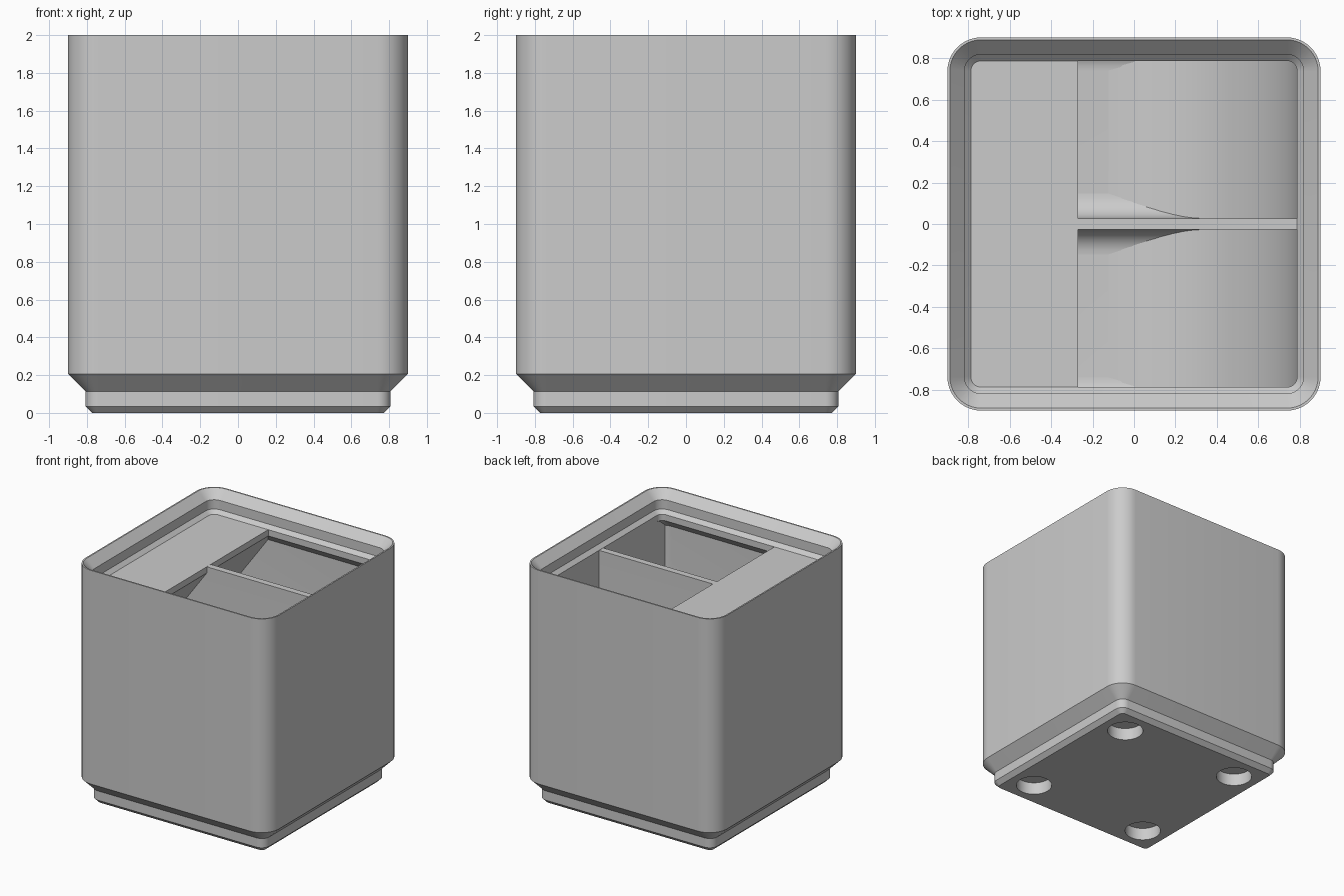
import bpy, bmesh, math

if "Cube" in bpy.data.objects:
    bpy.data.objects.remove(bpy.data.objects["Cube"])

grey = bpy.data.materials.new("light grey")
grey.diffuse_color = (0.6, 0.6, 0.6, 1)
grey.use_nodes = True
grey.node_tree.nodes["Principled BSDF"].inputs["Base Color"].default_value = grey.diffuse_color


def finish(name, bm):
    bmesh.ops.recalc_face_normals(bm, faces=bm.faces)
    me = bpy.data.meshes.new(name)
    bm.to_mesh(me)
    bm.free()
    me.materials.append(grey)
    ob = bpy.data.objects.new(name, me)
    bpy.context.collection.objects.link(ob)
    return ob


def smooth(ob):
    bpy.ops.object.select_all(action='DESELECT')
    ob.select_set(True)
    bpy.context.view_layer.objects.active = ob
    bpy.ops.object.shade_smooth_by_angle(angle=math.radians(30))


def rounded_square(half, r, z, n=10):
    pts = []
    for k in range(4):
        cx = (half - r) * (1 if k in (0, 3) else -1)
        cy = (half - r) * (1 if k < 2 else -1)
        for i in range(n + 1):
            a = math.pi / 2 * (k + i / n)
            pts.append((cx + r * math.cos(a), cy + r * math.sin(a), z))
    return pts


def loft(name, sections):
    bm = bmesh.new()
    rings = [[bm.verts.new(p) for p in rounded_square(*s)] for s in sections]
    for a, b in zip(rings, rings[1:]):
        for i in range(len(a)):
            j = (i + 1) % len(a)
            bm.faces.new((a[i], a[j], b[j], b[i]))
    bm.faces.new(rings[0])
    bm.faces.new(rings[-1])
    return finish(name, bm)


def extrude(name, profile, place, lo, hi):
    # closed 2D profile swept between lo and hi
    bm = bmesh.new()
    a = [bm.verts.new(place(u, v, lo)) for u, v in profile]
    b = [bm.verts.new(place(u, v, hi)) for u, v in profile]
    bm.faces.new(a)
    bm.faces.new(b)
    for i in range(len(a)):
        j = (i + 1) % len(a)
        bm.faces.new((a[i], a[j], b[j], b[i]))
    return finish(name, bm)


along_y = lambda u, v, t: (u, t, v)
along_x = lambda u, v, t: (t, u, v)

FLOOR, SHELF, WALL, LIP = 0.31, 1.822, 0.859, 0.787
FILLET, SCOOP = 0.12, 0.911

# Box: stepped foot, outer wall, stacking lip, undercut, inner wall, floor fillet
sections = [
    (0.772, 0.035, 0), (0.807, 0.07, 0.035), (0.807, 0.07, 0.113),
    (0.9, 0.163, 0.206), (0.9, 0.163, 2.0), (0.888, 0.151, 2.0),
    (0.818, 0.081, 1.93), (0.818, 0.081, 1.852), (LIP, 0.05, SHELF),
    (LIP, 0.05, 1.77), (WALL, 0.122, 1.698)]
for i in range(8):
    a = math.pi / 2 * i / 7
    d = (FILLET - 0.001) * (1 - math.cos(a))
    sections.append((WALL - d, 0.122 - d, FLOOR + FILLET * (1 - math.sin(a))))
box = loft("box", sections)

# Magnet holes in the foot
bm = bmesh.new()
for sx in (-1, 1):
    for sy in (-1, 1):
        ret = bmesh.ops.create_cone(bm, cap_ends=True, segments=40,
                                    radius1=0.141, radius2=0.141, depth=0.208)
        bmesh.ops.translate(bm, verts=ret["verts"], vec=(sx * 0.564, sy * 0.564, 0))
cutter = finish("hole_cutter", bm)
cutter.hide_render = True
cutter.hide_viewport = True
mod = box.modifiers.new("holes", 'BOOLEAN')
mod.object = cutter
mod.solver = 'EXACT'
bpy.context.view_layer.objects.active = box
bpy.ops.object.modifier_apply(modifier="holes")
bpy.data.objects.remove(cutter)

# Scoop: concave ramp rising to the right wall
profile = [(LIP + 0.013, FLOOR - 0.02), (LIP + 0.013, 1.775), (LIP, 1.775)]
for i in range(25):
    a = math.pi / 2 * (1 - i / 24)
    profile.append((LIP - SCOOP + SCOOP * math.sin(a), FLOOR + SCOOP * (1 - math.cos(a))))
profile.append((LIP - SCOOP, FLOOR - 0.02))
scoop = extrude("scoop", profile, along_y, -0.865, 0.865)

# Label shelf with sloped support on the left wall
tip, back = -0.27, -0.84
shelf = extrude("label_shelf", [
    (back, SHELF), (tip, SHELF), (tip, SHELF - 0.052),
    (back, SHELF - 0.052 - (tip - back) * 1.376)], along_y, -0.86, 0.86)

# Divider with filleted foot
half = 0.027
side = [(half, SHELF - 0.001)]
for i in range(9):
    a = math.pi / 2 * i / 8
    side.append((half + FILLET * (1 - math.cos(a)), FLOOR + FILLET * (1 - math.sin(a))))
side.append((half + FILLET, FLOOR - 0.02))
divider = extrude("divider", side + [(-u, v) for u, v in reversed(side)],
                  along_x, -0.8, LIP + 0.01)

for ob in (box, scoop, shelf, divider):
    smooth(ob)
